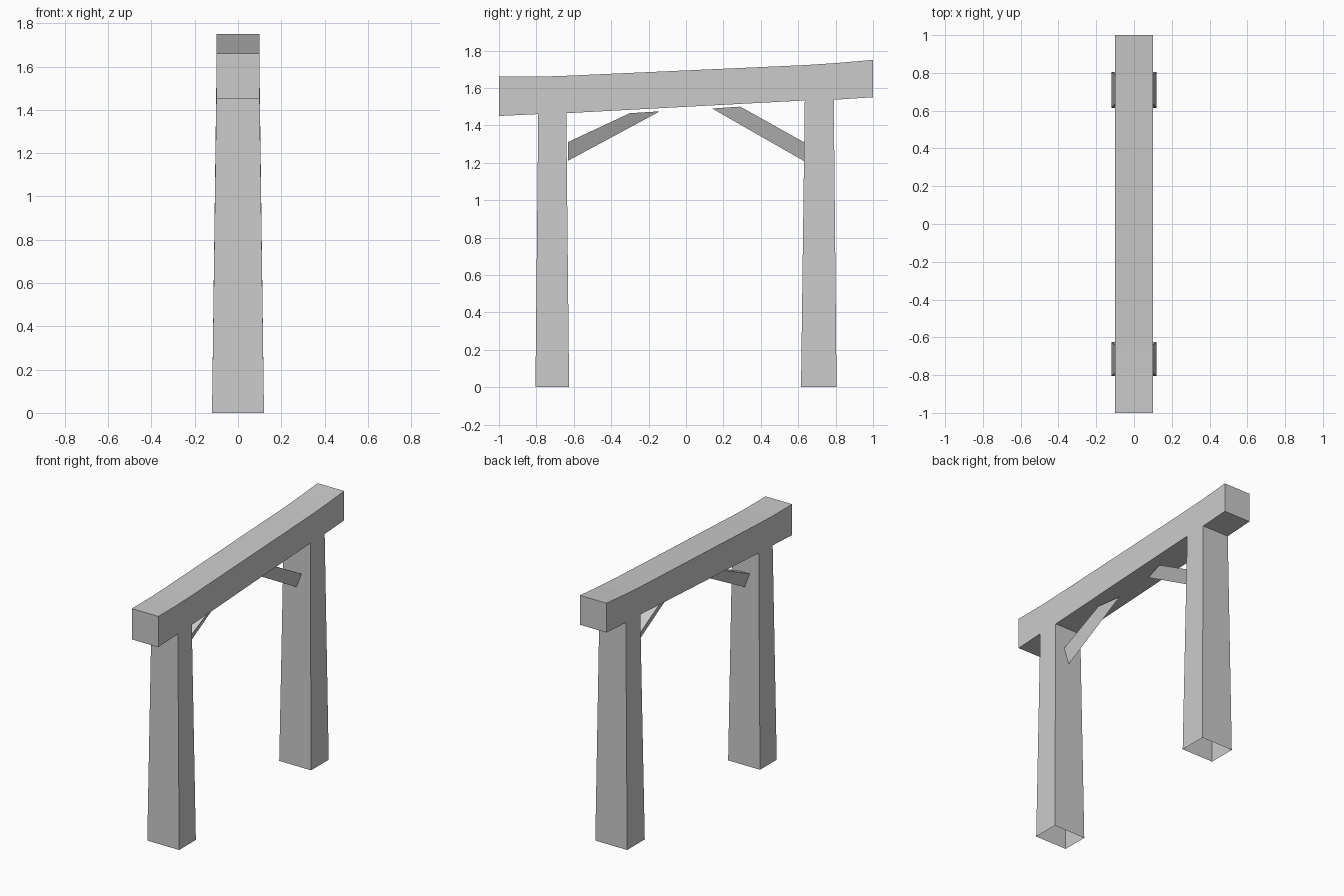
import bpy, bmesh

if "Cube" in bpy.data.objects:
    bpy.data.objects.remove(bpy.data.objects["Cube"])


def make_object(name, bm):
    bmesh.ops.recalc_face_normals(bm, faces=bm.faces)
    mesh = bpy.data.meshes.new(name)
    bm.to_mesh(mesh)
    bm.free()
    obj = bpy.data.objects.new(name, mesh)
    bpy.context.collection.objects.link(obj)
    return obj


def loft(bm, rings, closed_ends=True):
    """Skin equal-length rings of points and optionally cap both ends."""
    rows = [[bm.verts.new(p) for p in ring] for ring in rings]
    n = len(rows[0])
    for a, b in zip(rows, rows[1:]):
        for i in range(n):
            j = (i + 1) % n
            bm.faces.new((a[i], a[j], b[j], b[i]))
    if closed_ends:
        bm.faces.new(rows[0])
        bm.faces.new(rows[-1])
    return rows


# Gate frame: slightly bowed beam, with posts growing out of its underside
stations = [(-1, 1.45, 1.66), (-0.79, 1.46, 1.66), (-0.64, 1.465, 1.665),
            (0.635, 1.533, 1.722), (0.79, 1.537, 1.732), (1, 1.55, 1.75)]
W = 0.1
bm = bmesh.new()
rows = loft(bm, [[(-W, y, lo), (W, y, lo), (W, y, hi), (-W, y, hi)]
                 for y, lo, hi in stations])

# Flared, open-bottomed posts
for first, feet in ((1, (-0.805, -0.625)), (3, (0.615, 0.805))):
    top = [rows[first][0], rows[first][1], rows[first + 1][1], rows[first + 1][0]]
    bm.faces.remove(bm.faces.get(top))
    foot = [bm.verts.new((x, y, 0)) for x, y in
            ((-0.12, feet[0]), (0.12, feet[0]), (0.12, feet[1]), (-0.12, feet[1]))]
    for i in range(4):
        j = (i + 1) % 4
        bm.faces.new((top[i], top[j], foot[j], foot[i]))
make_object("gate_frame", bm)


# Diagonal braces with a V-shaped section: wide upper side, sharp lower edge
def brace(name, post_y, upper, lower):
    bm = bmesh.new()
    h = 0.037
    loft(bm, [[(-h, y1, z1), (h, y1, z1), (0, y2, z2)]
              for y1, z1, y2, z2 in ((post_y, 1.31, post_y, 1.21), upper + lower)])
    make_object(name, bm)


brace("front_brace", -0.632, (-0.30, 1.465), (-0.14, 1.475))
brace("back_brace", 0.63, (0.29, 1.50), (0.14, 1.49))
